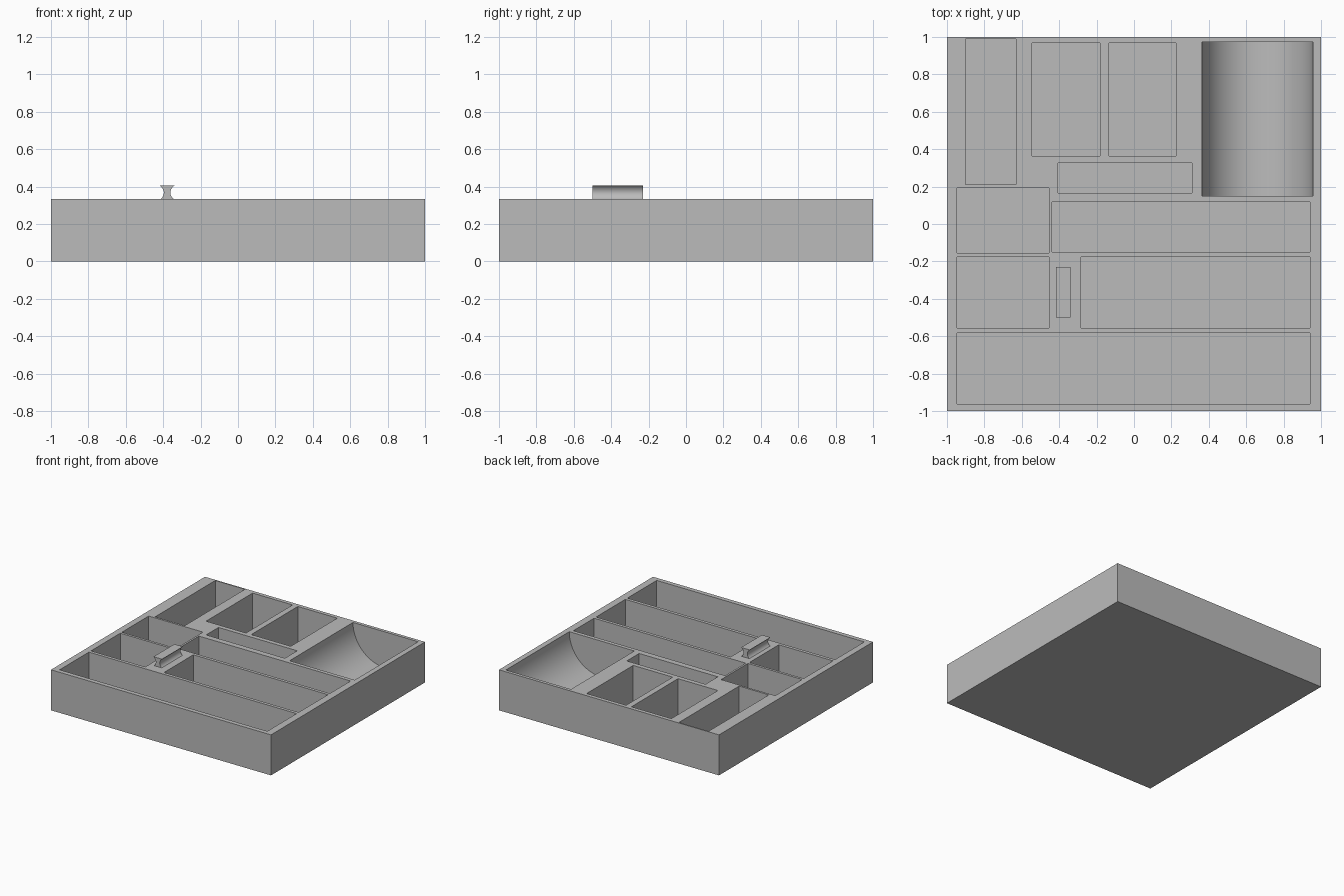
import bpy, bmesh, math
from mathutils import Matrix

if "Cube" in bpy.data.objects:
    bpy.data.objects.remove(bpy.data.objects["Cube"], do_unlink=True)

TOP = 0.333
FLOOR = 0.037

grey = bpy.data.materials.new("plain grey")
grey.use_nodes = True
grey.diffuse_color = (0.5, 0.5, 0.5, 1)
grey.node_tree.nodes["Principled BSDF"].inputs["Base Color"].default_value = (0.5, 0.5, 0.5, 1)


def make_object(name, bm):
    bmesh.ops.recalc_face_normals(bm, faces=bm.faces)
    mesh = bpy.data.meshes.new(name)
    bm.to_mesh(mesh)
    bm.free()
    mesh.materials.append(grey)
    obj = bpy.data.objects.new(name, mesh)
    bpy.context.collection.objects.link(obj)
    return obj


def add_box(bm, x0, x1, y0, y1, z0, z1):
    place = Matrix.Translation(((x0 + x1) / 2, (y0 + y1) / 2, (z0 + z1) / 2))
    size = Matrix.Diagonal((x1 - x0, y1 - y0, z1 - z0, 1))
    bmesh.ops.create_cube(bm, size=1, matrix=place @ size)


def smooth(obj):
    bpy.ops.object.select_all(action='DESELECT')
    obj.select_set(True)
    bpy.context.view_layer.objects.active = obj
    bpy.ops.object.shade_smooth_by_angle(angle=math.radians(30))


# Solid tray block
bm = bmesh.new()
add_box(bm, -1, 1, -1, 1, 0, TOP)
tray = make_object("tray", bm)

# Rectangular compartments: x0, x1, y0, y1
pockets = [
    (-0.90, -0.63, 0.21, 0.99),
    (-0.545, -0.182, 0.364, 0.968),
    (-0.134, 0.225, 0.364, 0.968),
    (-0.406, 0.31, 0.166, 0.326),
    (-0.947, -0.454, -0.155, 0.193),
    (-0.438, 0.941, -0.15, 0.118),
    (-0.947, -0.454, -0.556, -0.176),
    (-0.283, 0.941, -0.556, -0.176),
    (-0.947, 0.941, -0.963, -0.583),
]
bm = bmesh.new()
for x0, x1, y0, y1 in pockets:
    add_box(bm, x0, x1, y0, y1, FLOOR, TOP + 0.1)

# Half-round scoop compartment
bmesh.ops.create_cone(
    bm, cap_ends=True, segments=96, radius1=0.296, radius2=0.296, depth=0.823,
    matrix=Matrix.Translation((0.66, 0.5615, TOP)) @ Matrix.Rotation(math.pi / 2, 4, 'X'))
cutter = make_object("compartment_cutter", bm)
cutter.hide_render = True

# Carve the compartments, then discard the cutter
cut = tray.modifiers.new("compartments", 'BOOLEAN')
cut.operation = 'DIFFERENCE'
cut.solver = 'EXACT'
cut.object = cutter
bpy.context.view_layer.objects.active = tray
bpy.ops.object.modifier_apply(modifier=cut.name)
bpy.data.objects.remove(cutter, do_unlink=True)
smooth(tray)

# Waisted grip: concave sides between a flat base and a flat top
STEPS = 14
HEIGHT = 0.072
side = []
for i in range(STEPS + 1):
    t = i / STEPS
    edge = 0.036 + 0.003 * t
    side.append((edge - 0.02 * math.sin(math.pi * t) ** 0.7, TOP + HEIGHT * t))
outline = side + [(-x, z) for x, z in reversed(side)]
bm = bmesh.new()
face = bm.faces.new([bm.verts.new((x - 0.379, -0.5, z)) for x, z in outline])
sweep = bmesh.ops.extrude_face_region(bm, geom=[face])
moved = [v for v in sweep["geom"] if isinstance(v, bmesh.types.BMVert)]
bmesh.ops.translate(bm, verts=moved, vec=(0, 0.27, 0))
grip = make_object("grip", bm)
smooth(grip)
